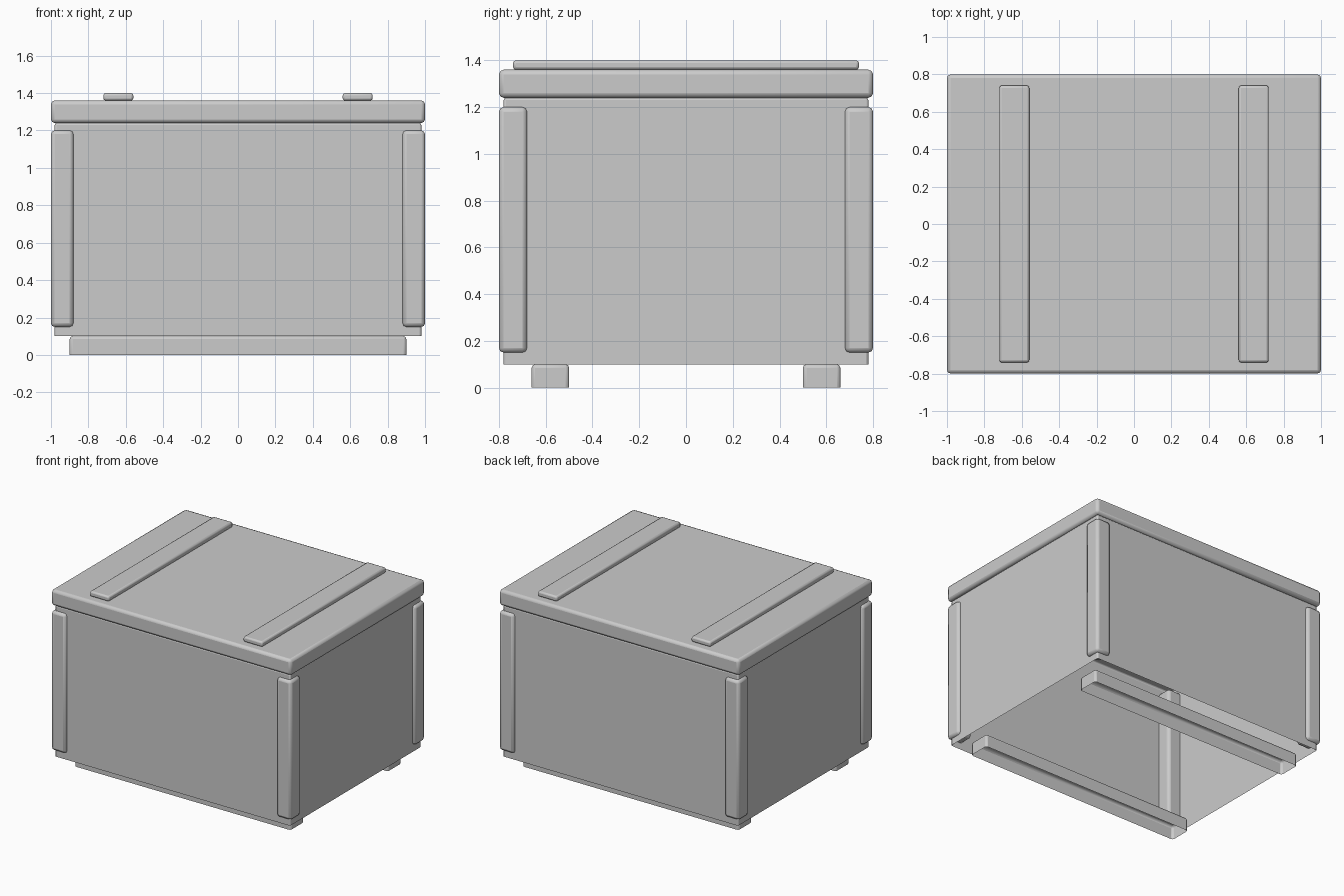
import bpy
import bmesh

if "Cube" in bpy.data.objects:
    bpy.data.objects.remove(bpy.data.objects["Cube"])


def box(name, lo, hi, bevel, open_bottom=False):
    """Bevelled box between two corners, optionally without its bottom face."""
    bm = bmesh.new()
    bmesh.ops.create_cube(bm, size=1)
    for v in bm.verts:
        for i in range(3):
            v.co[i] = hi[i] if v.co[i] > 0 else lo[i]
    if open_bottom:
        bm.normal_update()
        down = [f for f in bm.faces if f.normal.z < -0.9]
        bmesh.ops.delete(bm, geom=down, context='FACES_ONLY')
    mesh = bpy.data.meshes.new(name)
    bm.to_mesh(mesh)
    bm.free()
    obj = bpy.data.objects.new(name, mesh)
    bpy.context.collection.objects.link(obj)

    mod = obj.modifiers.new("edge_bevel", 'BEVEL')
    mod.width = bevel
    mod.segments = 2
    mod.limit_method = 'ANGLE'

    bpy.ops.object.select_all(action='DESELECT')
    obj.select_set(True)
    bpy.context.view_layer.objects.active = obj
    bpy.ops.object.shade_smooth_by_angle()
    return obj


# Crate body, open underneath
box("crate_body", (-0.98, -0.78, 0.10), (0.98, 0.78, 1.24), 0.01, True)

# Lid slab
box("lid", (-1.0, -0.8, 1.24), (1.0, 0.8, 1.36), 0.02)

# Corner posts
for sx, side in ((-1, "left"), (1, "right")):
    for sy, end in ((-1, "front"), (1, "back")):
        cx, cy = sx * 0.94, sy * 0.74
        box(f"corner_post_{end}_{side}",
            (cx - 0.06, cy - 0.06, 0.15), (cx + 0.06, cy + 0.06, 1.20), 0.02)

# Flat battens across the lid
for sx, side in ((-1, "left"), (1, "right")):
    cx = sx * 0.64
    box(f"lid_batten_{side}",
        (cx - 0.08, -0.74, 1.36), (cx + 0.08, 0.74, 1.40), 0.012)

# Skids under the body, open underneath
for sy, end in ((-1, "front"), (1, "back")):
    cy = sy * 0.58
    box(f"skid_{end}",
        (-0.9, cy - 0.08, 0.0), (0.9, cy + 0.08, 0.10), 0.015, True)
